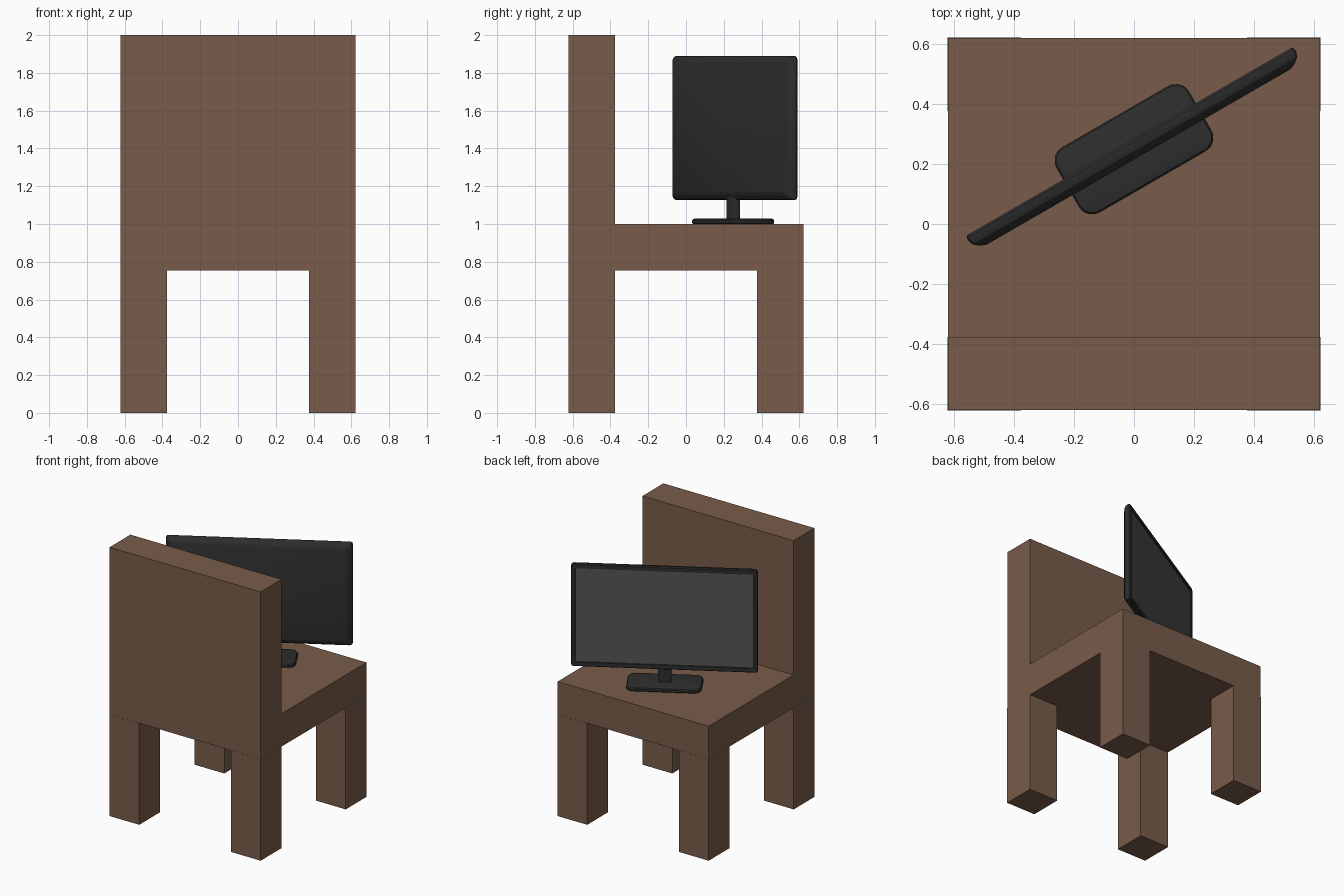
import bpy, bmesh, math
from mathutils import Matrix

if "Cube" in bpy.data.objects:
    bpy.data.objects.remove(bpy.data.objects["Cube"])


def material(name, rgb):
    m = bpy.data.materials.new(name)
    m.diffuse_color = (*rgb, 1)
    m.use_nodes = True
    m.node_tree.nodes["Principled BSDF"].inputs["Base Color"].default_value = m.diffuse_color
    return m


WOOD = material("wood", (0.19, 0.107, 0.069))
PLASTIC = material("dark_plastic", (0.027, 0.027, 0.027))
GLASS = material("screen_grey", (0.09, 0.09, 0.09))


def finish(name, bm, mat, matrix=None, smooth=False):
    bmesh.ops.recalc_face_normals(bm, faces=bm.faces)
    mesh = bpy.data.meshes.new(name)
    bm.to_mesh(mesh)
    bm.free()
    mesh.materials.append(mat)
    ob = bpy.data.objects.new(name, mesh)
    bpy.context.collection.objects.link(ob)
    if matrix:
        ob.matrix_world = matrix
    if smooth:
        bpy.ops.object.select_all(action='DESELECT')
        ob.select_set(True)
        bpy.context.view_layer.objects.active = ob
        bpy.ops.object.shade_smooth_by_angle(angle=math.radians(25))
    return ob


def box(name, lo, hi, mat):
    bm = bmesh.new()
    bmesh.ops.create_cube(bm, size=1)
    for v in bm.verts:
        v.co = [l + (c + 0.5) * (h - l) for c, l, h in zip(v.co, lo, hi)]
    return finish(name, bm, mat)


def rounded_rect(hw, hh, r, seg):
    pts = []
    for i, (sx, sy) in enumerate([(1, 1), (-1, 1), (-1, -1), (1, -1)]):
        for k in range(seg + 1):
            a = math.pi / 2 * (i + k / seg)
            pts.append((sx * (hw - r) + r * math.cos(a), sy * (hh - r) + r * math.sin(a)))
    return pts


def loft(name, rings, seg, mat, matrix):
    """Stack rounded rectangles (half width, half height, radius, level) and cap both ends."""
    bm = bmesh.new()
    loops = [[bm.verts.new((x, y, z)) for x, y in rounded_rect(w, h, r, seg)]
             for w, h, r, z in rings]
    n = len(loops[0])
    for a, b in zip(loops, loops[1:]):
        for i in range(n):
            j = (i + 1) % n
            bm.faces.new((a[i], a[j], b[j], b[i]))
    bm.faces.new(loops[0][::-1])
    bm.faces.new(loops[-1])
    return finish(name, bm, mat, matrix, True)


# Chair: seat, tall back and four square legs
box("seat", (-0.622, -0.622, 0.755), (0.622, 0.622, 1.0), WOOD)
box("chair_back", (-0.622, -0.622, 1.0), (0.622, -0.377, 2.0), WOOD)
for side, x in (("left", -0.5), ("right", 0.5)):
    for end, y in (("front", -0.5), ("rear", 0.5)):
        box(f"{end}_{side}_leg", (x - 0.123, y - 0.123, 0), (x + 0.123, y + 0.123, 0.755), WOOD)

# Monitor stands on the seat, turned 30 degrees, screen towards +y
STAND = Matrix.Translation((0, 0.25, 1.0)) @ Matrix.Rotation(math.radians(30), 4, 'Z')
# Local z of the upright parts points out of the screen
UPRIGHT = (STAND @ Matrix.Translation((0, 0, 0.508))
           @ Matrix.Rotation(math.radians(-90), 4, 'X'))

# Stand base with a bevelled top edge
loft("monitor_base", [(0.25, 0.12, 0.045, 0), (0.255, 0.125, 0.05, 0.005),
                      (0.255, 0.125, 0.05, 0.019), (0.25, 0.12, 0.046, 0.026),
                      (0.235, 0.105, 0.035, 0.03)], 5, PLASTIC, STAND)

# Neck
loft("monitor_neck", [(0.046, 0.018, 0.01, 0.028), (0.046, 0.018, 0.01, 0.15)],
     3, PLASTIC, STAND)

# Housing: rounded back edges, front bezel and shallow recess
W, H = 0.632, 0.382
loft("monitor_housing", [(W - 0.045, H - 0.04, 0.01, -0.03), (W - 0.022, H - 0.018, 0.012, -0.02),
                         (W - 0.006, H - 0.005, 0.014, -0.006), (W, H, 0.014, 0.01),
                         (W, H, 0.014, 0.022), (W - 0.006, H - 0.006, 0.01, 0.03),
                         (W - 0.026, H - 0.033, 0.004, 0.03), (W - 0.028, H - 0.035, 0.004, 0.022)],
     2, PLASTIC, UPRIGHT)

# Screen, set into the recess
loft("screen", [(W - 0.0285, H - 0.0355, 0.004, 0.018), (W - 0.0285, H - 0.0355, 0.004, 0.024)],
     1, GLASS, UPRIGHT)
